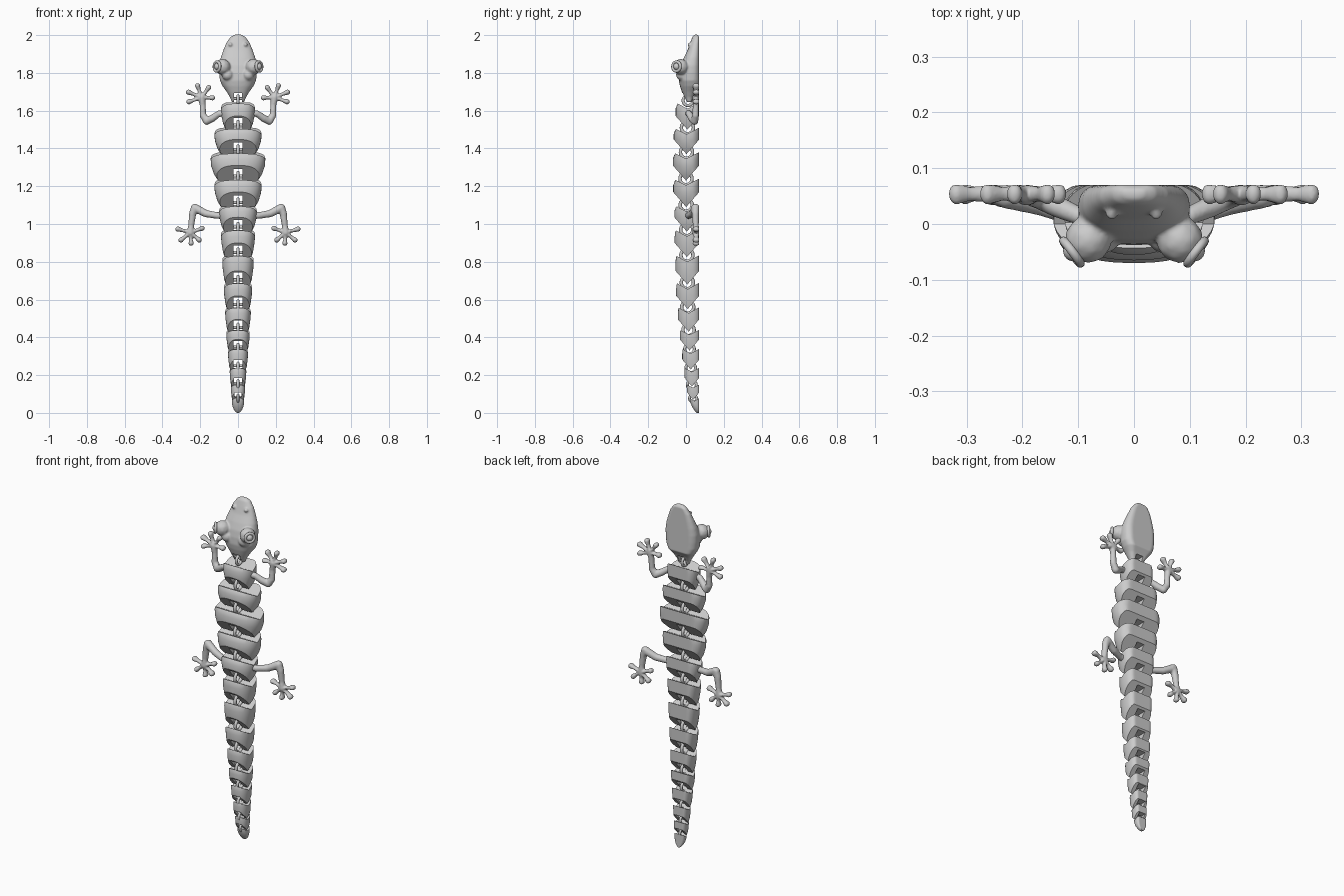
import bpy, bmesh
from math import sin, cos, pi, radians
from mathutils import Vector, Matrix

if "Cube" in bpy.data.objects:
    bpy.data.objects.remove(bpy.data.objects["Cube"])

BELLY = 0.07


def finish(bm, name):
    bmesh.ops.recalc_face_normals(bm, faces=bm.faces)
    me = bpy.data.meshes.new(name)
    bm.to_mesh(me)
    bm.free()
    ob = bpy.data.objects.new(name, me)
    bpy.context.collection.objects.link(ob)
    return ob


def activate(ob):
    bpy.ops.object.select_all(action='DESELECT')
    ob.select_set(True)
    bpy.context.view_layer.objects.active = ob


def smooth(ob, angle=35):
    activate(ob)
    bpy.ops.object.shade_smooth_by_angle(angle=radians(angle))


def modify(ob, kind, **settings):
    activate(ob)
    m = ob.modifiers.new(kind, kind)
    for k, v in settings.items():
        setattr(m, k, v)
    bpy.ops.object.modifier_apply(modifier=m.name)


def carve(ob, cutter, op):
    cutter.hide_render = True
    modify(ob, 'BOOLEAN', object=cutter, operation=op, solver='EXACT')
    bpy.data.objects.remove(cutter)


# Rounded back, flat belly cross-section
def section(w, d, b, n=40):
    ym = d + 0.6 * (b - d)
    pts = []
    for i in range(n):
        c, s = cos(2 * pi * i / n), sin(2 * pi * i / n)
        x = w * abs(c) ** 0.8 * (1 if c > 0 else -1)
        if s < 0:
            y = ym + (d - ym) * abs(s) ** 0.9
        else:
            y = min(b, ym + 1.25 * (b - ym) * s ** 0.75)
        pts.append((x, y))
    return pts


def loft(bm, rings):
    rows = [[bm.verts.new((x, y, z)) for x, y in section(w, d, b)] for z, w, d, b in rings]
    n = len(rows[0])
    for a, c in zip(rows, rows[1:]):
        for i in range(n):
            bm.faces.new((a[i], a[(i + 1) % n], c[(i + 1) % n], c[i]))
    bm.faces.new(rows[0])
    bm.faces.new(rows[-1])


def prism(poly, half):
    bm = bmesh.new()
    f = bm.faces.new([bm.verts.new((-half, y, z)) for y, z in poly])
    ext = bmesh.ops.extrude_face_region(bm, geom=[f])['geom']
    vs = [g for g in ext if isinstance(g, bmesh.types.BMVert)]
    bmesh.ops.translate(bm, verts=vs, vec=(2 * half, 0, 0))
    return finish(bm, "cutter")


def ball(bm, p, r, sy=1.0):
    bmesh.ops.create_icosphere(bm, subdivisions=2, radius=r,
                               matrix=Matrix.Translation(p) @ Matrix.Diagonal((1, sy, 1, 1)))


# Chain of overlapping balls along (x, y, z, r) points
def chain(bm, pts, sy=1.0):
    for p, q in zip(pts, pts[1:]):
        p, q = Vector(p), Vector(q)
        n = max(2, int((q - p).length / 0.006))
        for i in range(n + 1):
            v = p.lerp(q, i / n)
            ball(bm, v.xyz, v.w, sy)


def fuse(bm, name, voxel, rounds):
    for v in bm.verts:
        v.co.y = min(v.co.y, BELLY)
    ob = finish(bm, name)
    modify(ob, 'REMESH', mode='VOXEL', voxel_size=voxel)
    modify(ob, 'SMOOTH', factor=0.5, iterations=rounds)
    return ob


# Hinge: slot in the upper part, ring from the lower part, cross pin
def hinge(ob, name, zb, yc, w, k):
    half = min(0.024, 0.5 * w)
    top = zb + 0.062 * k
    carve(ob, prism([(-0.2, zb - 0.03), (0.2, zb - 0.03), (0.2, top), (-0.2, top)], half), 'DIFFERENCE')
    bpy.ops.mesh.primitive_torus_add(location=(0, yc, zb + 0.010 * k), rotation=(0, pi / 2, 0),
                                     major_radius=0.032 * k, minor_radius=0.009 * k ** 0.5,
                                     major_segments=32, minor_segments=12)
    bpy.context.object.name = name + "_ring"
    smooth(bpy.context.object)
    bpy.ops.mesh.primitive_cylinder_add(vertices=16, radius=0.009 * k, depth=2 * half + 0.01,
                                        location=(0, yc, zb + 0.024 * k), rotation=(0, pi / 2, 0))
    bpy.context.object.name = name + "_pin"
    smooth(bpy.context.object)


# Body and tail segments: bottom height, half width, back depth
SEGS = [(1.50, .09, -.055), (1.37, .125, -.065), (1.23, .145, -.07), (1.09, .125, -.068),
        (.96, .10, -.062), (.825, .09, -.06), (.68, .083, -.056), (.55, .075, -.052),
        (.43, .068, -.043), (.33, .062, -.033), (.23, .053, -.02), (.14, .044, -.008),
        (.07, .038, .005), (0, .033, .02)]
BODY = [(0, .78, .72), (.06, .90, .85), (.15, .97, .94), (.28, 1, 1), (.5, .98, 1), (.75, .88, .97), (1, .70, .9)]
TAIL = [(0, .90, .82), (.06, .97, .92), (.15, 1, .98), (.3, 1, 1), (.5, .97, 1), (.8, .88, .96), (1, .76, .9)]
TIP = [(0, .95, .95), (.2, 1, 1), (.45, .97, .9), (.65, .86, .75), (.83, .64, .55), (.94, .4, .4), (1, .14, .25)]
above = 1.635
for i, (zb, w, d) in enumerate(SEGS):
    last = i == len(SEGS) - 1
    zt = above + 0.02
    h = zt - zb
    D = (BELLY - d) / 2
    yc = BELLY - D
    k = min(1, h / 0.15)
    bm = bmesh.new()
    shape = TIP if last else BODY if i < 5 else TAIL
    low = zb if last else zb - 0.008
    loft(bm, [(zt + 0.002 - t * (zt + 0.002 - low), w * sx, BELLY - (BELLY - d) * sd, BELLY)
              for t, sx, sd in shape])
    name = "tail_tip" if last else "body_segment_%d" % (i + 1)
    ob = finish(bm, name)
    e = D + 0.02
    rise = -0.02 if last else min(1.15 * e, h * 0.75)
    tip = zb - 0.02 if last else zb
    carve(ob, prism([(yc - e, zt), (yc, zt - 0.045 * k), (yc + e, zt), (yc + e, zb + rise),
                     (yc, tip - (0.01 if last else 0)), (yc - e, zb + rise)], 0.3), 'INTERSECT')
    if not last:
        hinge(ob, name, zb, yc, w, k)
    smooth(ob)
    above = zb

# Head with brow mounds and nostril bumps
bm = bmesh.new()
loft(bm, [(2.003, .018, .045, .062), (1.99, .04, .034, BELLY), (1.96, .062, .022, BELLY),
          (1.92, .078, .008, BELLY), (1.88, .092, -.012, BELLY), (1.84, .10, -.028, BELLY),
          (1.80, .10, -.036, BELLY), (1.76, .096, -.038, BELLY), (1.73, .082, -.032, BELLY),
          (1.70, .06, -.022, .05), (1.67, .042, -.01, .036), (1.645, .034, .002, .03)])
for s in (-1, 1):
    ball(bm, (s * .082, -.028, 1.832), .043)
    ball(bm, (s * .055, -.022, 1.79), .032)
    ball(bm, (s * .04, .018, 1.95), .011)
head = fuse(bm, "head", 0.005, 6)
hinge(head, "neck", 1.645, 0.01, .045, 0.8)
smooth(head, 50)

for s, side in ((-1, "left"), (1, "right")):
    # Eye: rim and ball
    out = Vector((s * .8, -.6, 0.05)).normalized()
    c = Vector((s * .084, -.03, 1.832)) + out * .034
    bpy.ops.mesh.primitive_torus_add(location=c, rotation=out.to_track_quat('Z', 'Y').to_euler(),
                                     major_radius=.025, minor_radius=.008,
                                     major_segments=32, minor_segments=12)
    bpy.context.object.name = side + "_eye_rim"
    smooth(bpy.context.object)
    bpy.ops.mesh.primitive_uv_sphere_add(radius=.019, location=c - out * .004, segments=24, ring_count=16)
    bpy.context.object.name = side + "_eye"
    smooth(bpy.context.object)

    # Limbs: path points, palm and five toe tips (x, z)
    limbs = {
        "front_leg": ([(.06, .012, 1.585, .02), (.10, .015, 1.585, .017), (.135, .03, 1.56, .02),
                       (.165, .045, 1.545, .021), (.185, .05, 1.575, .018), (.187, .052, 1.63, .016)],
                      (.193, 1.67), [(.26, 1.647), (.262, 1.698), (.214, 1.732), (.155, 1.722), (.135, 1.668)]),
        "hind_leg": ([(.07, .012, 1.045, .02), (.11, .015, 1.045, .018), (.17, .035, 1.055, .02),
                      (.228, .05, 1.085, .023), (.24, .05, 1.055, .02), (.248, .052, .99, .016)],
                     (.252, .955), [(.19, .977), (.205, .915), (.248, .898), (.302, .915), (.318, .973)])}
    for name, (path, (px, pz), toes) in limbs.items():
        bm = bmesh.new()
        chain(bm, [(s * x, y, z, r) for x, y, z, r in path] + [(s * px, .052, pz, .02)])
        ball(bm, (s * px, .053, pz), .024, .8)
        for x, z in toes:
            chain(bm, [(s * px, .054, pz, .012), (s * (px * .35 + x * .65), .054, pz * .35 + z * .65, .0095),
                       (s * x, .054, z, .0145)], 1.4)
        smooth(fuse(bm, side + "_" + name, 0.0045, 3), 60)
